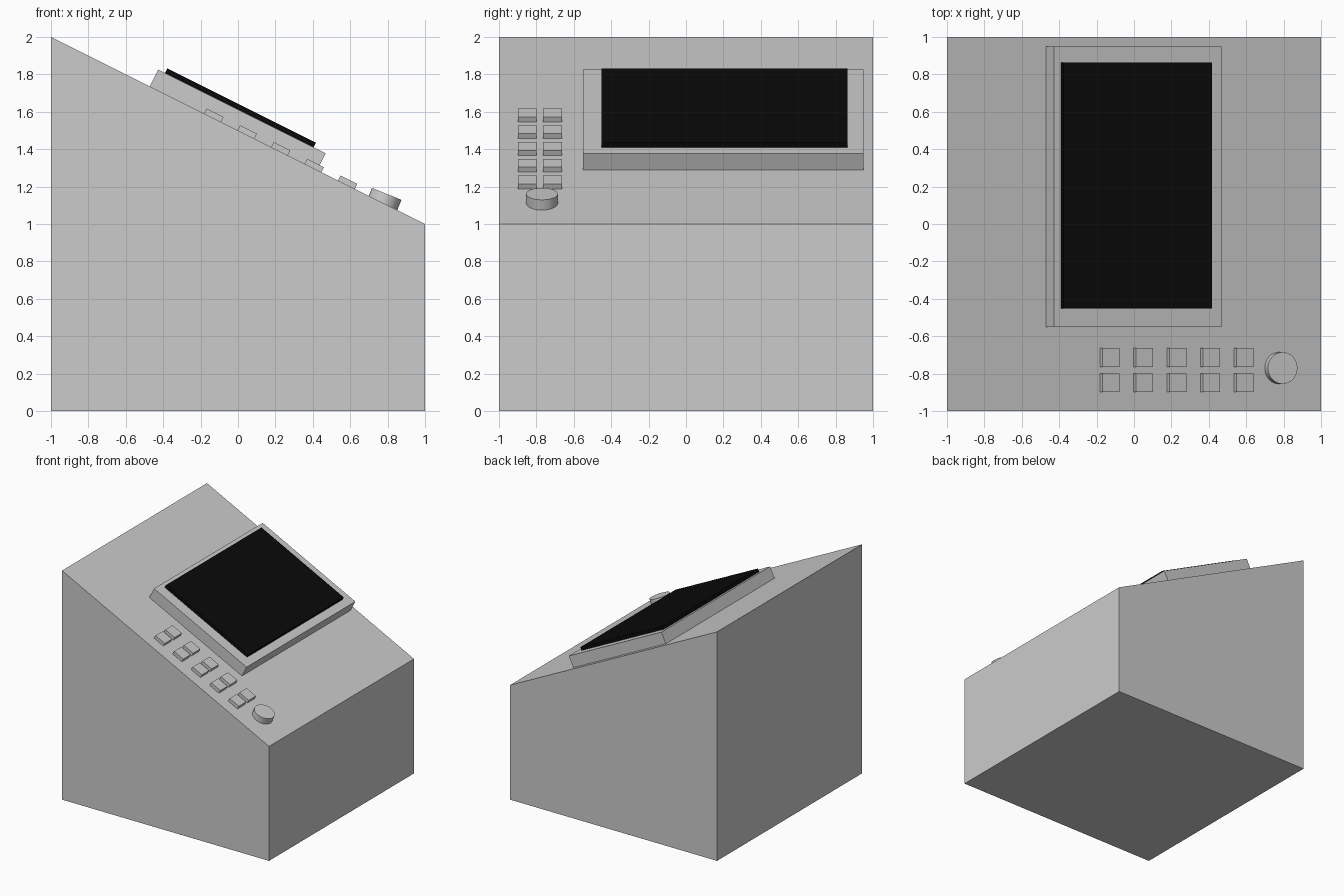
import bpy, bmesh, math
from mathutils import Matrix, Vector

if "Cube" in bpy.data.objects:
    bpy.data.objects.remove(bpy.data.objects["Cube"])

SLOPE = math.atan2(1, 2)          # tilt of the console's top face


def paint(obj, name, rgb):
    mat = bpy.data.materials.new(name)
    mat.diffuse_color = (*rgb, 1)
    mat.use_nodes = True
    mat.node_tree.nodes["Principled BSDF"].inputs["Base Color"].default_value = mat.diffuse_color
    obj.data.materials.append(mat)


def add_mesh(name, bm):
    bmesh.ops.recalc_face_normals(bm, faces=bm.faces)
    mesh = bpy.data.meshes.new(name)
    bm.to_mesh(mesh)
    bm.free()
    obj = bpy.data.objects.new(name, mesh)
    bpy.context.collection.objects.link(obj)
    return obj


def slab(name, s, y, length, width, low, high):
    """Box on the sloped face: s runs downhill, low/high are heights above it."""
    bm = bmesh.new()
    bmesh.ops.create_cube(bm, size=1)
    bmesh.ops.scale(bm, vec=(length, width, high - low), verts=bm.verts)
    bmesh.ops.translate(bm, vec=(s, y, (low + high) / 2), verts=bm.verts)
    obj = add_mesh(name, bm)
    obj.location = (0, 0, 1.5)
    obj.rotation_euler = (0, SLOPE, 0)
    return obj


# Console body: wedge-topped profile extruded along y
bm = bmesh.new()
profile = [(-1, 0), (1, 0), (1, 1), (-1, 2)]
face = bm.faces.new([bm.verts.new((x, -1, z)) for x, z in profile])
ext = bmesh.ops.extrude_face_region(bm, geom=[face])
bmesh.ops.translate(bm, vec=(0, 2, 0),
                    verts=[v for v in ext["geom"] if isinstance(v, bmesh.types.BMVert)])
add_mesh("console_body", bm)

# Monitor housing and black display
frame = slab("screen_frame", -0.027, 0.2, 1.0, 1.5, 0, 0.1)
paint(frame, "frame_grey", (0.6, 0.6, 0.6))
display = slab("screen_display", -0.042, 0.205, 0.888, 1.315, 0.098, 0.128)
paint(display, "display_black", (0.003, 0.003, 0.003))

# Two columns of five keys
for row in range(5):
    for col, y in enumerate((-0.849, -0.714)):
        slab(f"key_{row + 1}_{col + 1}", -0.152 + 0.2 * row, y, 0.1, 0.1, 0, 0.03)

# Round knob, sunk slightly into the sloped face
tilt = math.radians(22)
axis = Vector((math.sin(tilt), 0, math.cos(tilt)))
depth = 0.08
bpy.ops.mesh.primitive_cylinder_add(
    vertices=32, radius=0.085, depth=depth,
    location=Vector((0.795, -0.78 + 0.01, 1.161)) - axis * depth / 2,
    rotation=(0, tilt, 0))
knob = bpy.context.object
knob.name = "control_knob"
bpy.ops.object.shade_smooth_by_angle(angle=math.radians(30))
